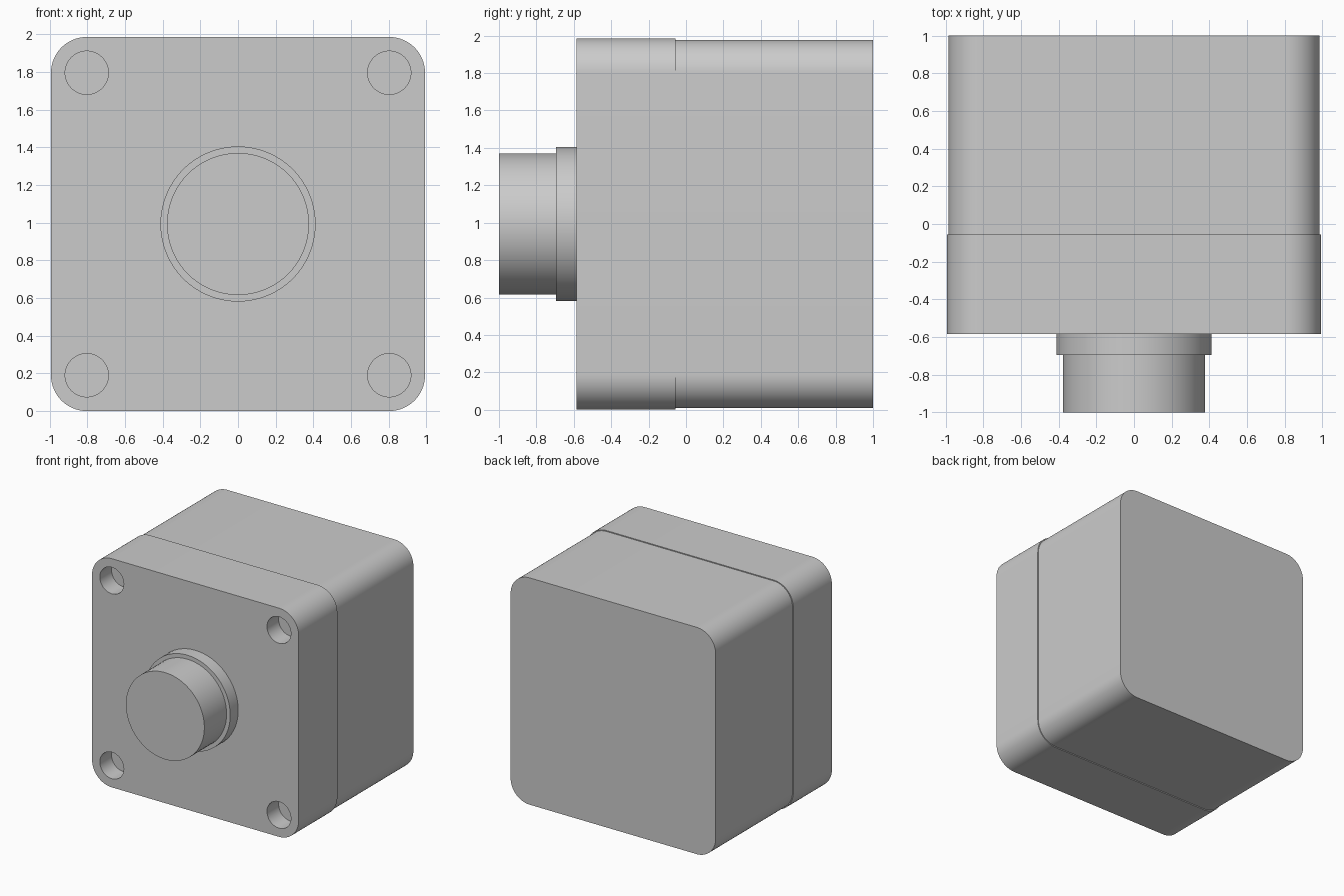
import bpy, bmesh
from math import sin, cos, pi, radians

if "Cube" in bpy.data.objects:
    bpy.data.objects.remove(bpy.data.objects["Cube"])

HALF = 0.993      # half width of the lid; also height of the centre axis
CORNER = 0.803    # centre of the corner rounding and of the screw holes


def prism(name, points, y0, y1):
    """Extrude an x/z outline along y, centred on the box axis."""
    bm = bmesh.new()
    face = bm.faces.new([bm.verts.new((x, y0, HALF + z)) for x, z in points])
    ext = bmesh.ops.extrude_face_region(bm, geom=[face], use_keep_orig=True)
    verts = [g for g in ext["geom"] if isinstance(g, bmesh.types.BMVert)]
    bmesh.ops.translate(bm, verts=verts, vec=(0, y1 - y0, 0))
    bmesh.ops.recalc_face_normals(bm, faces=bm.faces)
    mesh = bpy.data.meshes.new(name)
    bm.to_mesh(mesh)
    bm.free()
    obj = bpy.data.objects.new(name, mesh)
    bpy.context.collection.objects.link(obj)
    return obj


def circle(r, cx=0, cz=0, n=64):
    return [(cx + r * cos(2 * pi * i / n), cz + r * sin(2 * pi * i / n)) for i in range(n)]


def rounded_square(half, steps=16):
    r = half - CORNER
    pts = []
    for k, (sx, sz) in enumerate([(1, 1), (-1, 1), (-1, -1), (1, -1)]):
        for i in range(steps + 1):
            a = (k + i / steps) * pi / 2
            pts.append((sx * CORNER + r * cos(a), sz * CORNER + r * sin(a)))
    return pts


def activate(obj):
    bpy.ops.object.select_all(action='DESELECT')
    obj.select_set(True)
    bpy.context.view_layer.objects.active = obj


# Enclosure: slightly smaller rear box and front lid
box = prism("rear_box", rounded_square(HALF - 0.008), -0.055, 1.0)
lid = prism("front_lid", rounded_square(HALF), -0.585, -0.055)

# Blind screw holes in the lid corners
for sx in (-1, 1):
    for sz in (-1, 1):
        cutter = prism("hole_cutter", circle(0.115, sx * CORNER, sz * CORNER, 48), -0.7, -0.425)
        cutter.hide_render = True
        mod = lid.modifiers.new("screw_hole", 'BOOLEAN')
        mod.operation = 'DIFFERENCE'
        mod.solver = 'EXACT'
        mod.object = cutter
        activate(lid)
        bpy.ops.object.modifier_apply(modifier=mod.name)
        bpy.data.objects.remove(cutter)

# Push button with its collar
collar = prism("button_collar", circle(0.412), -0.695, -0.58)
button = prism("push_button", circle(0.377), -1.0, -0.69)

for obj in (box, lid, collar, button):
    activate(obj)
    bpy.ops.object.shade_smooth_by_angle(angle=radians(30))
